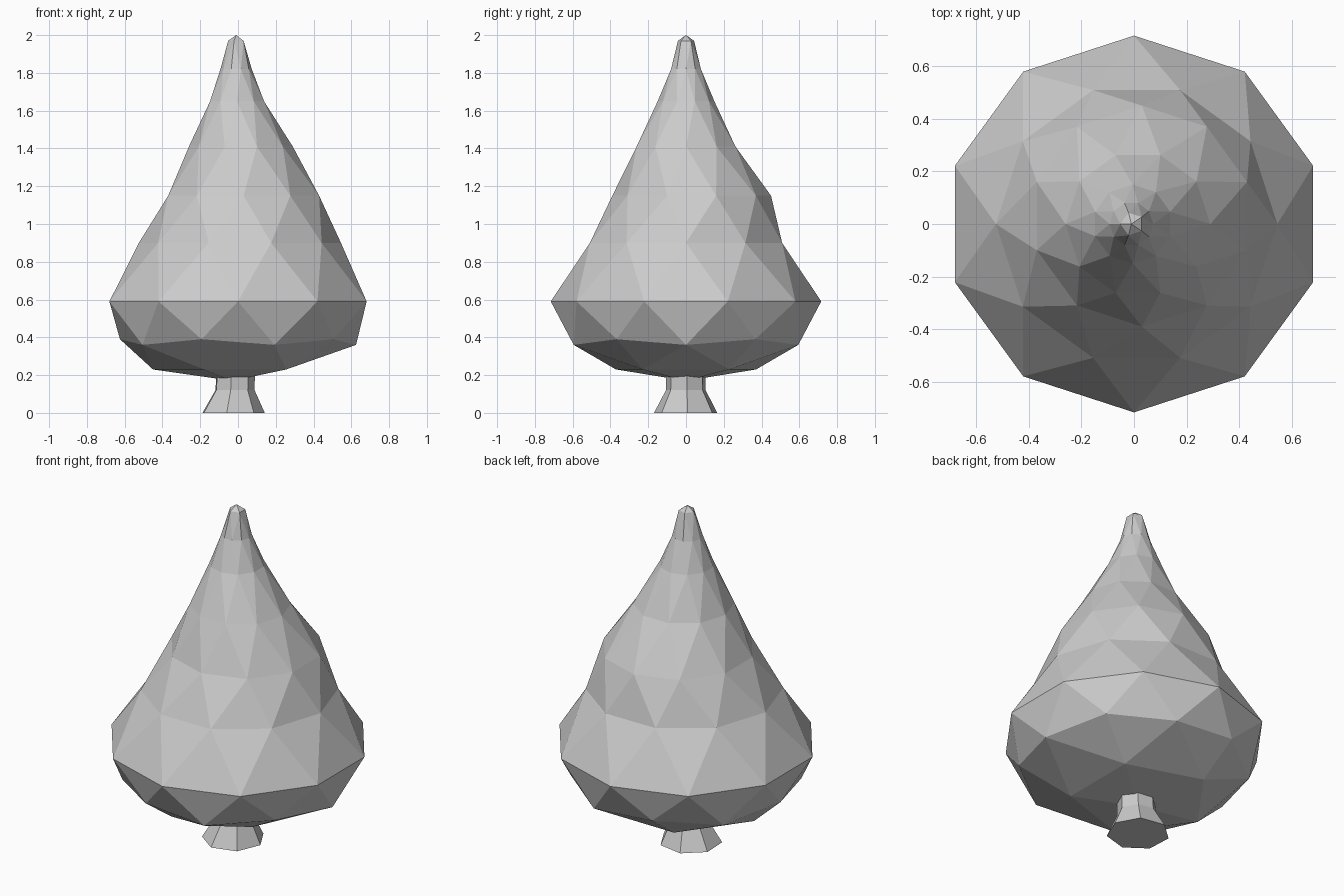
import bpy, bmesh
from math import cos, sin, radians

if "Cube" in bpy.data.objects:
    bpy.data.objects.remove(bpy.data.objects["Cube"])


def ring(bm, n, r, z, cx=0, cy=0, phase=0):
    return [bm.verts.new((cx + r * cos(radians(phase + 360 * k / n)),
                          cy + r * sin(radians(phase + 360 * k / n)), z)) for k in range(n)]


def finish(bm, name):
    bmesh.ops.recalc_face_normals(bm, faces=bm.faces)
    mesh = bpy.data.meshes.new(name)
    bm.to_mesh(mesh)
    bm.free()
    bpy.context.collection.objects.link(bpy.data.objects.new(name, mesh))


def cap(bm, outer, inner, pole):
    """Join a ten-sided ring to five vertices (beside its odd ones) and a pole."""
    for k in range(5):
        odd, a, b = 2 * k + 1, inner[k], inner[(k + 1) % 5]
        e0, e1 = outer[odd - 1], outer[(odd + 1) % 10]
        bm.faces.new((e0, outer[odd], a))
        bm.faces.new((outer[odd], e1, a))
        bm.faces.new((a, e1, b))
        bm.faces.new((a, b, pole))


# Foliage: faceted teardrop, staggered rings joined by triangles
bm = bmesh.new()
profile = [  # radius, height, centre x, centre y
    (0.625, 0.375, 0, 0), (0.716, 0.59, 0, 0), (0.535, 0.90, 0.01, 0),
    (0.42, 1.15, 0.03, 0.03), (0.275, 1.41, 0.015, 0), (0.15, 1.65, -0.005, 0),
    (0.083, 1.82, -0.01, 0)]
rings = [ring(bm, 10, r, z, x, y, 18 * (i % 2)) for i, (r, z, x, y) in enumerate(profile)]
for k, v in enumerate(rings[0]):
    v.co.z += 0.015 if k % 2 else -0.015
for i in range(len(rings) - 1):
    a, b = rings[i], rings[i + 1]
    for k in range(10):
        n = (k + 1) % 10
        if i % 2 == 0:
            bm.faces.new((a[k], a[n], b[k]))
            bm.faces.new((a[n], b[n], b[k]))
        else:
            bm.faces.new((a[k], a[n], b[n]))
            bm.faces.new((a[k], b[n], b[k]))
cap(bm, rings[0], ring(bm, 5, 0.39, 0.23, -0.06, 0, 36), bm.verts.new((-0.03, 0, 0.17)))
cap(bm, rings[-1], ring(bm, 5, 0.045, 1.97, -0.007, 0, 36), bm.verts.new((-0.01, 0, 2.0)))
finish(bm, "foliage")

# Trunk: flared seven-sided stem
bm = bmesh.new()
stem = [ring(bm, 7, r, z, x, 0, 2.9) for r, z, x in
        [(0.172, 0, -0.03), (0.108, 0.12, -0.02), (0.105, 0.24, -0.015)]]
for a, b in zip(stem, stem[1:]):
    for k in range(7):
        n = (k + 1) % 7
        bm.faces.new((a[k], a[n], b[n], b[k]))
bm.faces.new(stem[0])
bm.faces.new(stem[-1])
finish(bm, "trunk")
